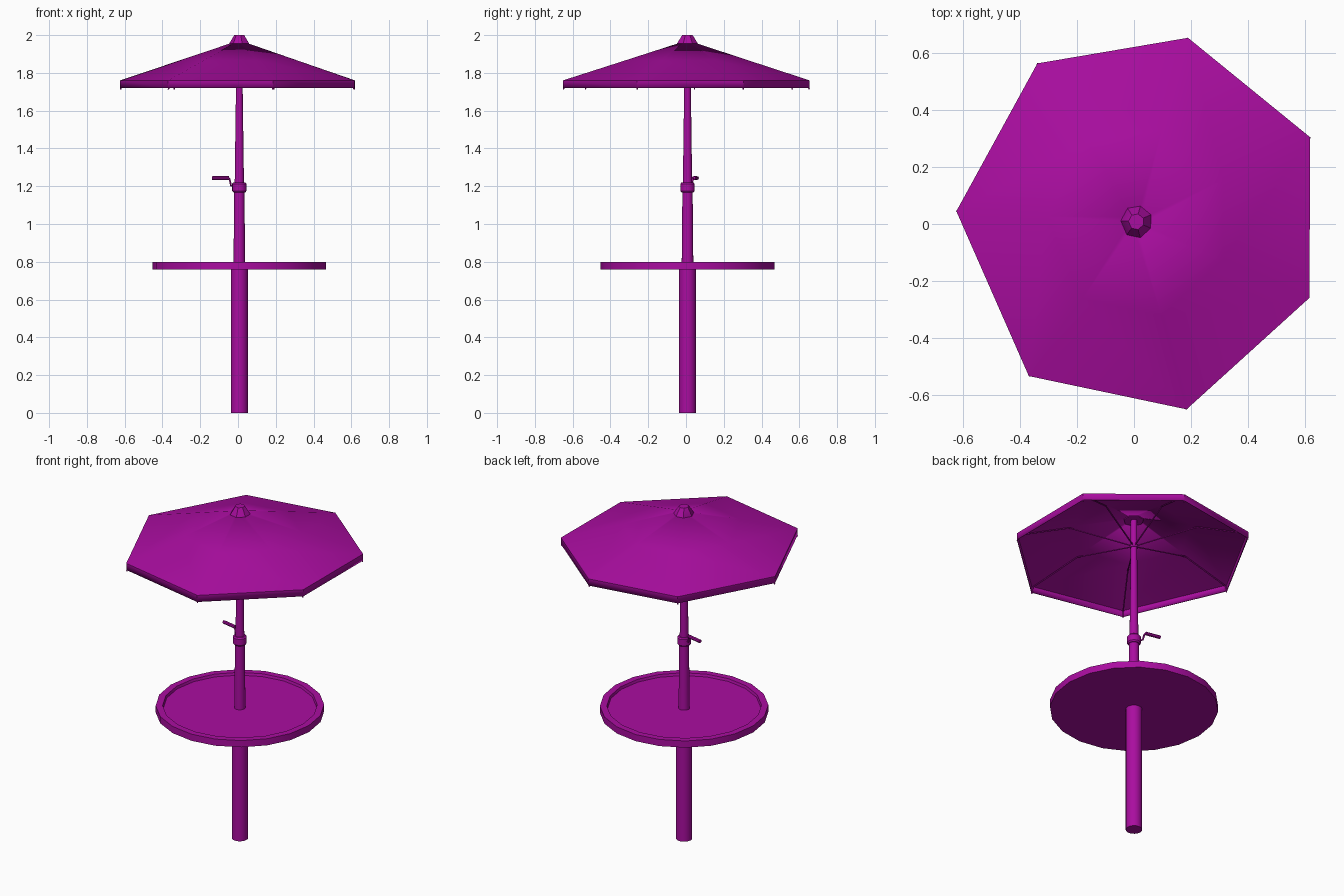
import bpy
import bmesh
from math import cos, sin, pi, radians
from mathutils import Vector

cube = bpy.data.objects.get("Cube")
if cube:
    bpy.data.objects.remove(cube, do_unlink=True)

purple = bpy.data.materials.new("purple")
purple.use_nodes = True
colour = (0.40, 0.004, 0.35, 1)
purple.diffuse_color = colour
purple.node_tree.nodes["Principled BSDF"].inputs["Base Color"].default_value = colour

AXIS = Vector((0.007, 0.008, 0))
# Slightly uneven seven-sided canopy outline, relative to the pole axis
CORNERS = [Vector((x, y, 0)) - AXIS for x, y in (
    (0.62, 0.305), (0.19, 0.655), (-0.34, 0.565), (-0.625, 0.045),
    (-0.37, -0.535), (0.185, -0.652), (0.617, -0.26))][::-1]


def circle(sides):
    return [Vector((cos(2 * pi * i / sides), sin(2 * pi * i / sides), 0))
            for i in range(sides)]


def loft(name, outline, profile, capped=True):
    """Sweep an outline through (scale, height) steps around the pole axis."""
    bm = bmesh.new()
    rings = [[bm.verts.new(AXIS + p * s + Vector((0, 0, z))) for p in outline]
             for s, z in profile]
    n = len(outline)
    for low, high in zip(rings, rings[1:]):
        for i in range(n):
            j = (i + 1) % n
            bm.faces.new((low[i], low[j], high[j], high[i]))
    if capped:
        bm.faces.new(rings[0][::-1])
        bm.faces.new(rings[-1])
    bmesh.ops.recalc_face_normals(bm, faces=bm.faces)
    return finish(name, bm)


def rod(bm, a, b, radius, sides=6):
    """Add a straight round bar between two points."""
    d = b - a
    matrix = d.to_track_quat("Z", "Y").to_matrix().to_4x4()
    matrix.translation = (a + b) / 2
    bmesh.ops.create_cone(bm, cap_ends=True, segments=sides, radius1=radius,
                          radius2=radius, depth=d.length, matrix=matrix)


def finish(name, bm):
    mesh = bpy.data.meshes.new(name)
    bm.to_mesh(mesh)
    bm.free()
    mesh.materials.append(purple)
    ob = bpy.data.objects.new(name, mesh)
    bpy.context.collection.objects.link(ob)
    bpy.ops.object.select_all(action="DESELECT")
    bpy.context.view_layer.objects.active = ob
    ob.select_set(True)
    bpy.ops.object.shade_smooth_by_angle(angle=radians(30))
    return ob


# Post, tapering mast and collar
loft("base_post", circle(16), [(0.045, 0), (0.045, 0.77)])
loft("lower_mast", circle(16), [(0.031, 0.77), (0.027, 1.18)])
loft("upper_mast", circle(16), [(0.025, 1.18), (0.018, 1.70), (0.018, 1.95)])
loft("crank_collar", circle(16), [(0.032, 1.168), (0.038, 1.176),
                                  (0.038, 1.213), (0.032, 1.22)])

# Round table with a raised lip
loft("table_top", circle(20), [(0.46, 0.76), (0.46, 0.80),
                               (0.422, 0.80), (0.418, 0.785)])

# Canopy shell with a hanging valance
canopy = loft("canopy", CORNERS, [(1, 1.72), (1, 1.76), (0.5, 1.866),
                                  (0.03, 1.966)], capped=False)
shell = canopy.modifiers.new("thickness", "SOLIDIFY")
shell.thickness = 0.004
shell.offset = -1
loft("finial", CORNERS, [(0.085, 1.945), (0.085, 1.955), (0.042, 2.0)])

# Struts rise from the hub to the canopy, then follow each ridge to its corner
bm = bmesh.new()
for corner in CORNERS:
    hub = AXIS + Vector((0, 0, 1.785))
    knee = AXIS + corner * 0.55 + Vector((0, 0, 1.842))
    eave = AXIS + corner * 0.985 + Vector((0, 0, 1.75))
    tip = AXIS + corner * 0.995 + Vector((0, 0, 1.713))
    for a, b in ((hub, knee), (knee, eave), (eave, tip)):
        rod(bm, a, b, 0.004)
finish("canopy_ribs", bm)
loft("rib_hub", circle(12), [(0.022, 1.775), (0.022, 1.795)])

# Crank arm and handle
bm = bmesh.new()
arm = [Vector(p) for p in ((-0.02, 0.015, 1.20), (-0.037, 0.03, 1.203),
                           (-0.045, 0.036, 1.24), (-0.055, 0.042, 1.243))]
for a, b in zip(arm, arm[1:]):
    rod(bm, a, b, 0.005)
rod(bm, Vector((-0.048, 0.041, 1.243)), Vector((-0.136, 0.059, 1.243)), 0.01, 8)
finish("crank_handle", bm)
